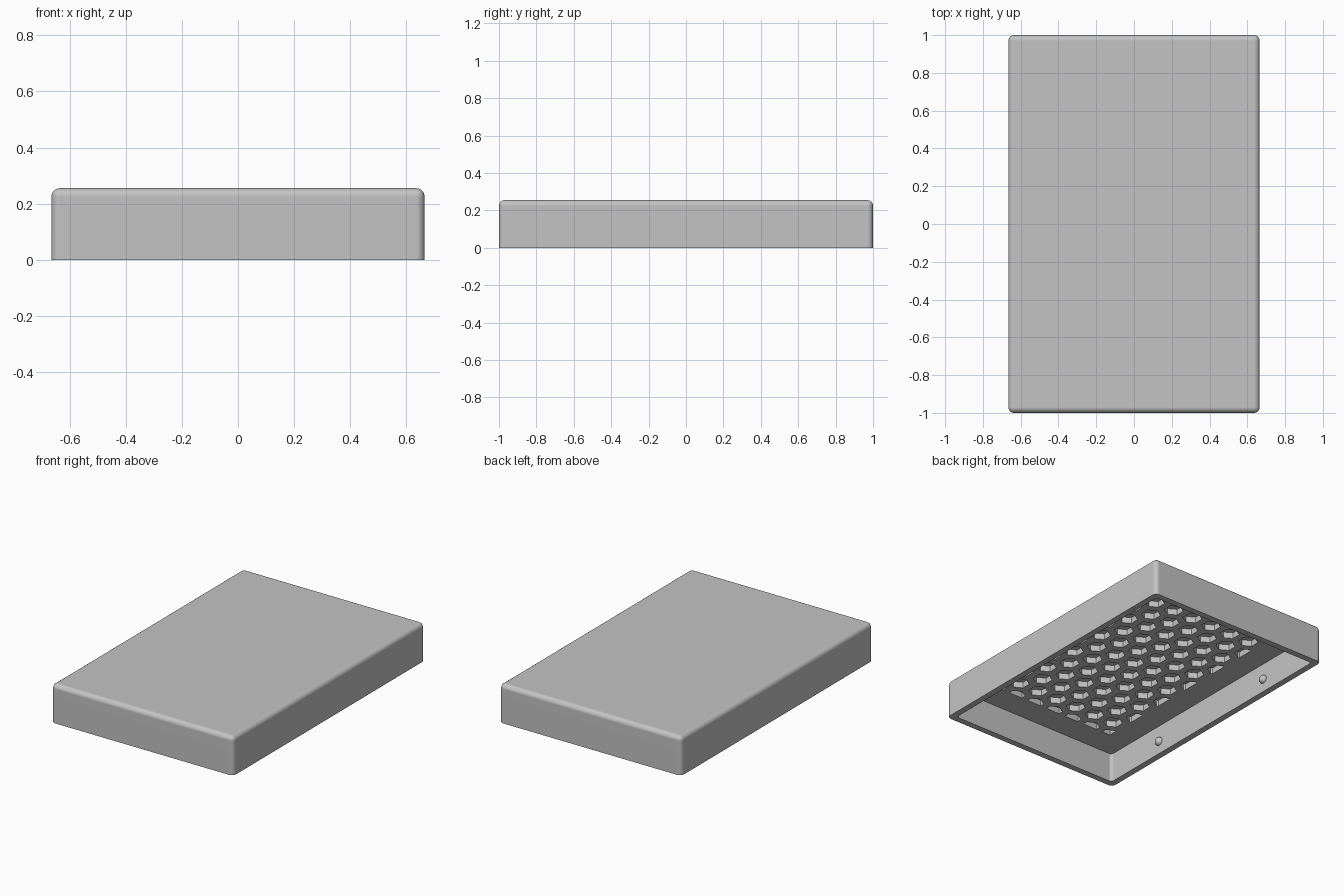
import bpy, bmesh, math
from mathutils import Matrix, Vector

if "Cube" in bpy.data.objects:
    bpy.data.objects.remove(bpy.data.objects["Cube"], do_unlink=True)

W, L, H = 1.33, 2.0, 0.255        # outer size
WALL, CEILING = 0.042, 0.195      # wall thickness, underside of the top plate
FILLET = 0.03
PITCH, HEX_R, POCKET = 0.15, 0.06, 0.04
FIELD_X, FIELD_Y = 0.46, 0.78     # half size of the honeycomb field

grey = bpy.data.materials.new("plain grey")
grey.use_nodes = True
grey.diffuse_color = (0.55, 0.55, 0.55, 1)
grey.node_tree.nodes["Principled BSDF"].inputs["Base Color"].default_value = (0.55, 0.55, 0.55, 1)


def add_object(name, bm):
    bmesh.ops.recalc_face_normals(bm, faces=bm.faces)
    mesh = bpy.data.meshes.new(name)
    bm.to_mesh(mesh)
    bm.free()
    ob = bpy.data.objects.new(name, mesh)
    bpy.context.collection.objects.link(ob)
    mesh.materials.append(grey)
    return ob


def box(name, sx, sy, z0, z1, radius=0, round_top=False):
    """Box with rounded upright edges and, if asked, a rounded top rim."""
    bm = bmesh.new()
    bmesh.ops.create_cube(bm, size=1, matrix=Matrix.Translation((0, 0, (z0 + z1) / 2))
                          @ Matrix.Diagonal((sx, sy, z1 - z0, 1)))
    if radius:
        mid = (z0 + z1) / 2
        edges = [e for e in bm.edges
                 if abs(e.verts[0].co.z - e.verts[1].co.z) > 0.01
                 or (round_top and e.verts[0].co.z > mid)]
        bmesh.ops.bevel(bm, geom=edges, offset=radius, segments=6, profile=0.5, affect='EDGES')
    return add_object(name, bm)


def activate(ob):
    bpy.ops.object.select_all(action='DESELECT')
    ob.select_set(True)
    bpy.context.view_layer.objects.active = ob


def boolean(ob, cutter, operation):
    mod = ob.modifiers.new("cut", 'BOOLEAN')
    mod.operation, mod.object, mod.solver = operation, cutter, 'EXACT'
    activate(ob)
    bpy.ops.object.modifier_apply(modifier=mod.name)
    bpy.data.objects.remove(cutter, do_unlink=True)


# Hollow shell, open underneath
shell = box("lid_shell", W, L, 0, H, FILLET, True)
cavity = box("cavity_cutter", W - 2 * WALL, L - 2 * WALL, -0.1, CEILING, 0.02)
boolean(shell, cavity, 'DIFFERENCE')

# Honeycomb of blind hexagonal pockets in the underside of the top plate
bm = bmesh.new()
z0, z1 = CEILING - 0.05, CEILING + POCKET
for row in range(-6, 7):
    y = row * PITCH * math.sqrt(3) / 2
    for col in range(-4, 5):
        x = (col + 0.5 * (row % 2)) * PITCH
        if abs(x) > FIELD_X + 0.04:
            continue
        bmesh.ops.create_cone(bm, cap_ends=True, segments=6, radius1=HEX_R, radius2=HEX_R,
                              depth=z1 - z0, matrix=Matrix.Translation((x, y, (z0 + z1) / 2)))
pockets = add_object("pocket_cutter", bm)
field = box("field_cutter", 2 * FIELD_X, 2 * FIELD_Y, 0, 1)
boolean(pockets, field, 'INTERSECT')
boolean(shell, pockets, 'DIFFERENCE')

activate(shell)
bpy.ops.object.shade_smooth_by_angle(angle=math.radians(30))
shell.modifiers.new("even_shading", 'WEIGHTED_NORMAL').keep_sharp = True

# Round snap bumps on the inside of the long walls
for side, label in ((1, "left"), (-1, "right")):
    for end, place in ((-1, "front"), (1, "back")):
        bm = bmesh.new()
        spot = Vector((side * (W / 2 - WALL), end * 0.5, 0.085))
        bmesh.ops.create_uvsphere(bm, u_segments=24, v_segments=12, radius=0.028,
                                  matrix=Matrix.Translation(spot))
        bump = add_object(f"snap_bump_{place}_{label}", bm)
        activate(bump)
        bpy.ops.object.shade_smooth()
